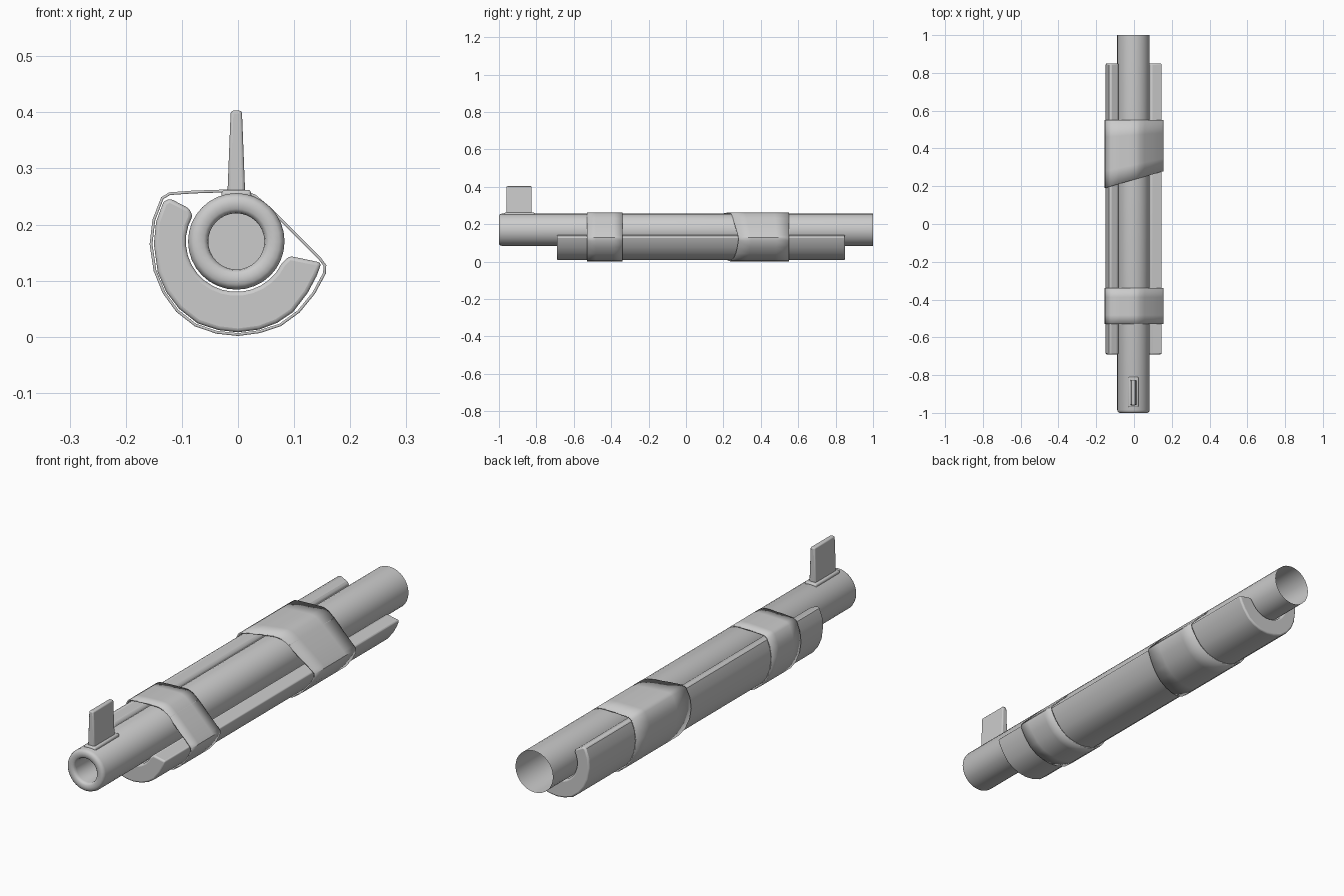
import bpy, bmesh, math

if "Cube" in bpy.data.objects:
    bpy.data.objects.remove(bpy.data.objects["Cube"])

CX, CZ = -0.003, 0.17  # barrel axis


def finish(name, bm, angle=35, bevel=0, solid=0):
    bmesh.ops.recalc_face_normals(bm, faces=bm.faces)
    me = bpy.data.meshes.new(name)
    bm.to_mesh(me)
    bm.free()
    ob = bpy.data.objects.new(name, me)
    bpy.context.collection.objects.link(ob)
    if solid:
        m = ob.modifiers.new("thickness", 'SOLIDIFY')
        m.thickness, m.offset = solid, 0
    if bevel:
        m = ob.modifiers.new("bevel", 'BEVEL')
        m.width, m.segments, m.limit_method = bevel, 3, 'ANGLE'
        m.angle_limit = math.radians(40)
    bpy.ops.object.select_all(action='DESELECT')
    bpy.context.view_layer.objects.active = ob
    ob.select_set(True)
    bpy.ops.object.shade_smooth_by_angle(angle=math.radians(angle))
    return ob


def skin(loops, closed_ends):
    """Bridge equal-length closed loops of 3D points."""
    bm = bmesh.new()
    rings = [[bm.verts.new(p) for p in loop] for loop in loops]
    n = len(rings[0])
    for a, b in zip(rings, rings[1:]):
        for i in range(n):
            j = (i + 1) % n
            bm.faces.new((a[i], a[j], b[j], b[i]))
    if closed_ends:
        bm.faces.new(rings[0])
        bm.faces.new(rings[-1])
    return bm


def circle(r, y, n=32):
    return [(CX + r * math.cos(2 * math.pi * i / n), y,
             CZ + r * math.sin(2 * math.pi * i / n)) for i in range(n)]


# barrel: open tube at the back, rounded muzzle with a blind bore
profile = [(0.086, 1), (0.086, -0.985), (0.083, -0.994), (0.077, -0.999),
           (0.068, -1), (0.058, -0.999), (0.052, -0.994), (0.05, -0.985), (0.05, -0.85)]
bm = skin([circle(r, y) for r, y in profile], False)
bmesh.ops.holes_fill(bm, edges=[e for e in bm.edges if e.is_boundary
                                and e.verts[0].co.y < 0], sides=0)
finish("barrel", bm, 50)

# C-shaped guard below the barrel
outer = [(-0.122, 0.247), (-0.133, 0.240), (-0.146, 0.205), (-0.150, 0.165),
         (-0.143, 0.115), (-0.128, 0.080), (-0.105, 0.050), (-0.072, 0.024),
         (-0.035, 0.012), (0.0, 0.008), (0.038, 0.013), (0.070, 0.025),
         (0.098, 0.044), (0.124, 0.078), (0.140, 0.108), (0.149, 0.132),
         (0.092, 0.144), (0.085, 0.138)]
inner = [(CX + 0.09 * math.cos(math.radians(-26 - t * 184 / 16)),
          CZ + 0.09 * math.sin(math.radians(-26 - t * 184 / 16))) for t in range(17)]
section = outer + inner + [(-0.086, 0.228)]
bm = skin([[(x, y, z) for x, z in section] for y in (-0.69, 0.85)], True)
finish("guard", bm, 35, bevel=0.01)

# wrapped bands round barrel and guard
wrap = [(-0.135, 0.247), (-0.122, 0.255), (-0.08, 0.258), (-0.02, 0.260),
        (0.01, 0.259), (0.03, 0.251), (0.055, 0.230), (0.1, 0.185), (0.146, 0.139),
        (0.155, 0.127), (0.154, 0.113), (0.135, 0.078), (0.108, 0.045),
        (0.075, 0.021), (0.038, 0.009), (0.0, 0.004), (-0.038, 0.008),
        (-0.076, 0.021), (-0.108, 0.046), (-0.132, 0.079), (-0.148, 0.118),
        (-0.155, 0.165), (-0.150, 0.208)]


def band(name, front, back, slant):
    loops = []
    for k in range(5):
        t = k / 4
        loops.append([(x, (front + slant * x) * (1 - t) + back * t, z) for x, z in wrap])
    finish(name, skin(loops, False), 40, solid=0.005)


band("front_band", -0.53, -0.34, 0)
band("rear_band", 0.235, 0.55, 0.29)


# front sight: rounded foot and tapered blade
def block(name, levels, y0, y1, bevel):
    loops = [[(CX - w, y0, z), (CX + w, y0, z), (CX + w, y1, z), (CX - w, y1, z)]
             for w, z in levels]
    finish(name, skin(loops, True), 35, bevel=bevel)


block("sight_foot", [(0.028, 0.235), (0.026, 0.262)], -0.97, -0.81, 0.006)
block("sight_blade", [(0.016, 0.25), (0.010, 0.403)], -0.96, -0.825, 0.005)
